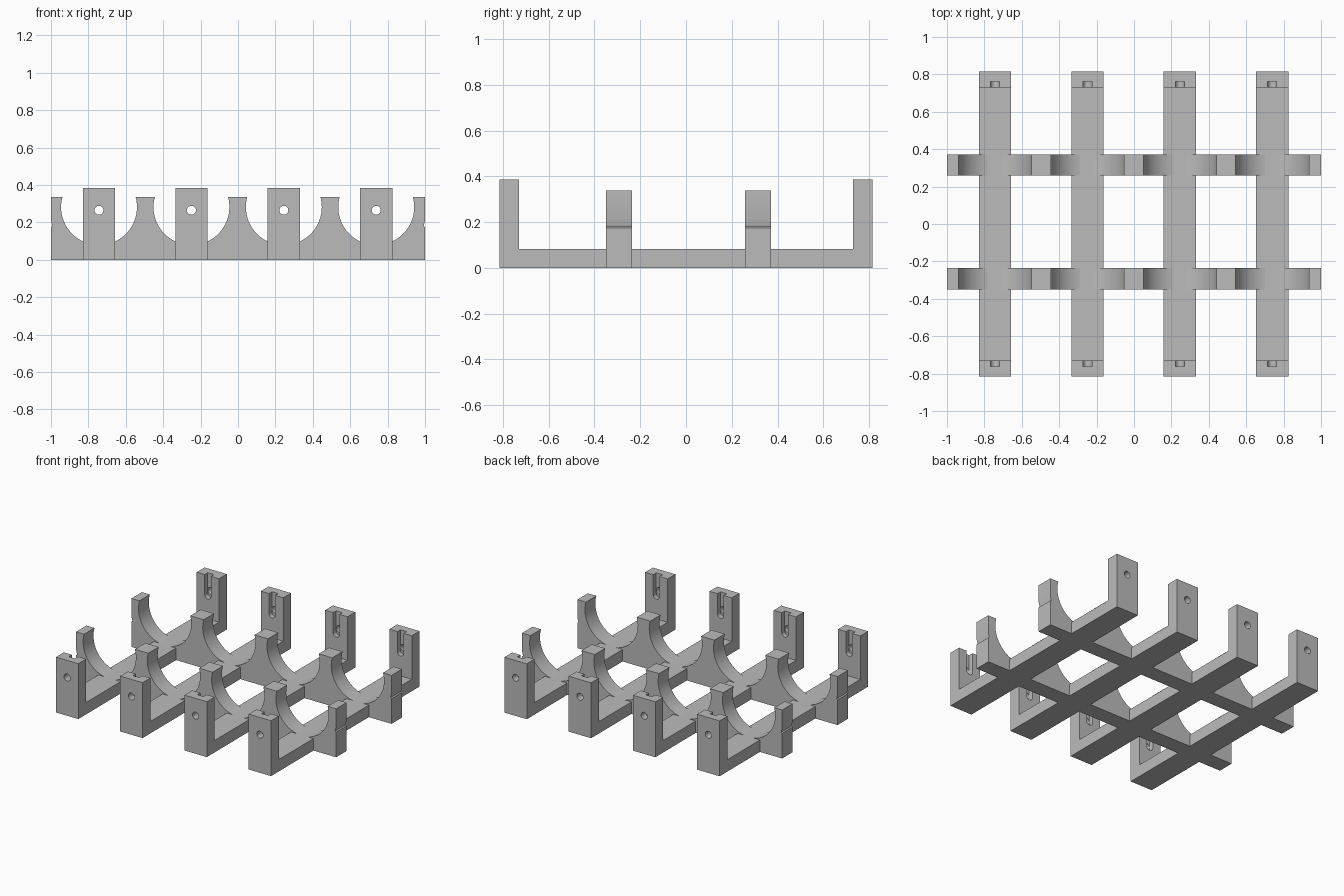
import bpy, bmesh, math
from mathutils import Vector

cube = bpy.data.objects.get("Cube")
if cube:
    bpy.data.objects.remove(cube, do_unlink=True)

grey = bpy.data.materials.new("plain grey")
grey.use_nodes = True
COLOUR = (0.5, 0.5, 0.5, 1)
grey.diffuse_color = COLOUR
grey.node_tree.nodes["Principled BSDF"].inputs["Base Color"].default_value = COLOUR

PITCH = 0.494
CENTRES = [-0.743 + PITCH * i for i in range(4)]
HALF_W = 0.086        # half width of a rail
LENGTH = 0.815        # half length of a rail
POST_IN = 0.73        # inner face of the end posts
RAIL_H, POST_H = 0.083, 0.385
HOLE_Z, HOLE_R = 0.265, 0.024
BORE_R, BORE_Z, CRADLE_H = 0.203, 0.282, 0.337


def prism(name, points, start, end, axis):
    """Extrude a 2D outline along x (points are y, z) or y (points are x, z)."""
    def place(p, t):
        return (t, p[0], p[1]) if axis == "x" else (p[0], t, p[1])
    bm = bmesh.new()
    face = bm.faces.new([bm.verts.new(place(p, start)) for p in points])
    out = bmesh.ops.extrude_face_region(bm, geom=[face])
    shift = Vector(place((0, 0), end - start))
    verts = [v for v in out["geom"] if isinstance(v, bmesh.types.BMVert)]
    bmesh.ops.translate(bm, verts=verts, vec=shift)
    bmesh.ops.recalc_face_normals(bm, faces=bm.faces[:])
    mesh = bpy.data.meshes.new(name)
    bm.to_mesh(mesh)
    bm.free()
    mesh.materials.append(grey)
    obj = bpy.data.objects.new(name, mesh)
    bpy.context.collection.objects.link(obj)
    return obj


def activate(obj):
    bpy.ops.object.select_all(action="DESELECT")
    obj.select_set(True)
    bpy.context.view_layer.objects.active = obj


def cut(obj, cutter):
    cutter.hide_render = True
    mod = obj.modifiers.new("cut", "BOOLEAN")
    mod.operation, mod.solver, mod.object = "DIFFERENCE", "EXACT", cutter
    activate(obj)
    bpy.ops.object.modifier_apply(modifier=mod.name)
    bpy.data.objects.remove(cutter, do_unlink=True)


def smooth(obj):
    activate(obj)
    bpy.ops.object.shade_smooth_by_angle(angle=math.radians(30))


def arc(cx, cz, r, a0, a1, n):
    steps = [a0 + (a1 - a0) * i / n for i in range(n + 1)]
    return [(cx + r * math.cos(a), cz + r * math.sin(a)) for a in steps]


# Rails with an upright post at each end
rail_outline = [(-LENGTH, 0), (LENGTH, 0), (LENGTH, POST_H), (POST_IN, POST_H),
                (POST_IN, RAIL_H), (-POST_IN, RAIL_H), (-POST_IN, POST_H),
                (-LENGTH, POST_H)]
for i, cx in enumerate(CENTRES):
    rail = prism(f"rail_{i + 1}", rail_outline, cx - HALF_W, cx + HALF_W, "x")
    # Screw hole through both posts
    hole = arc(cx, HOLE_Z, HOLE_R, 0, math.tau, 24)[:-1]
    cut(rail, prism("hole_cutter", hole, -1, 1, "y"))
    # Round-ended slot in the inner face of both posts, open at the top
    slot = arc(cx, HOLE_Z - 0.02, HOLE_R, math.pi, math.tau, 12)
    slot += [(cx + HOLE_R, 0.5), (cx - HOLE_R, 0.5)]
    cut(rail, prism("slot_cutter", slot, -POST_IN - 0.033, POST_IN + 0.033, "y"))
    smooth(rail)

# Cross bars with a round cradle over each rail and a shallow notch at each end
half_angle = math.asin((CRADLE_H - BORE_Z) / BORE_R)
cradle = [(1, 0), (1, 0.175), (0.992, 0.18), (1, 0.212), (1, CRADLE_H)]
for cx in reversed(CENTRES):
    cradle += arc(cx, BORE_Z, BORE_R, half_angle, -math.pi - half_angle, 40)
cradle += [(-1, CRADLE_H), (-1, 0.212), (-0.992, 0.18), (-1, 0.175), (-1, 0)]
for name, y in (("front_cradle_bar", -0.293), ("back_cradle_bar", 0.315)):
    smooth(prism(name, cradle, y - 0.057, y + 0.057, "y"))
